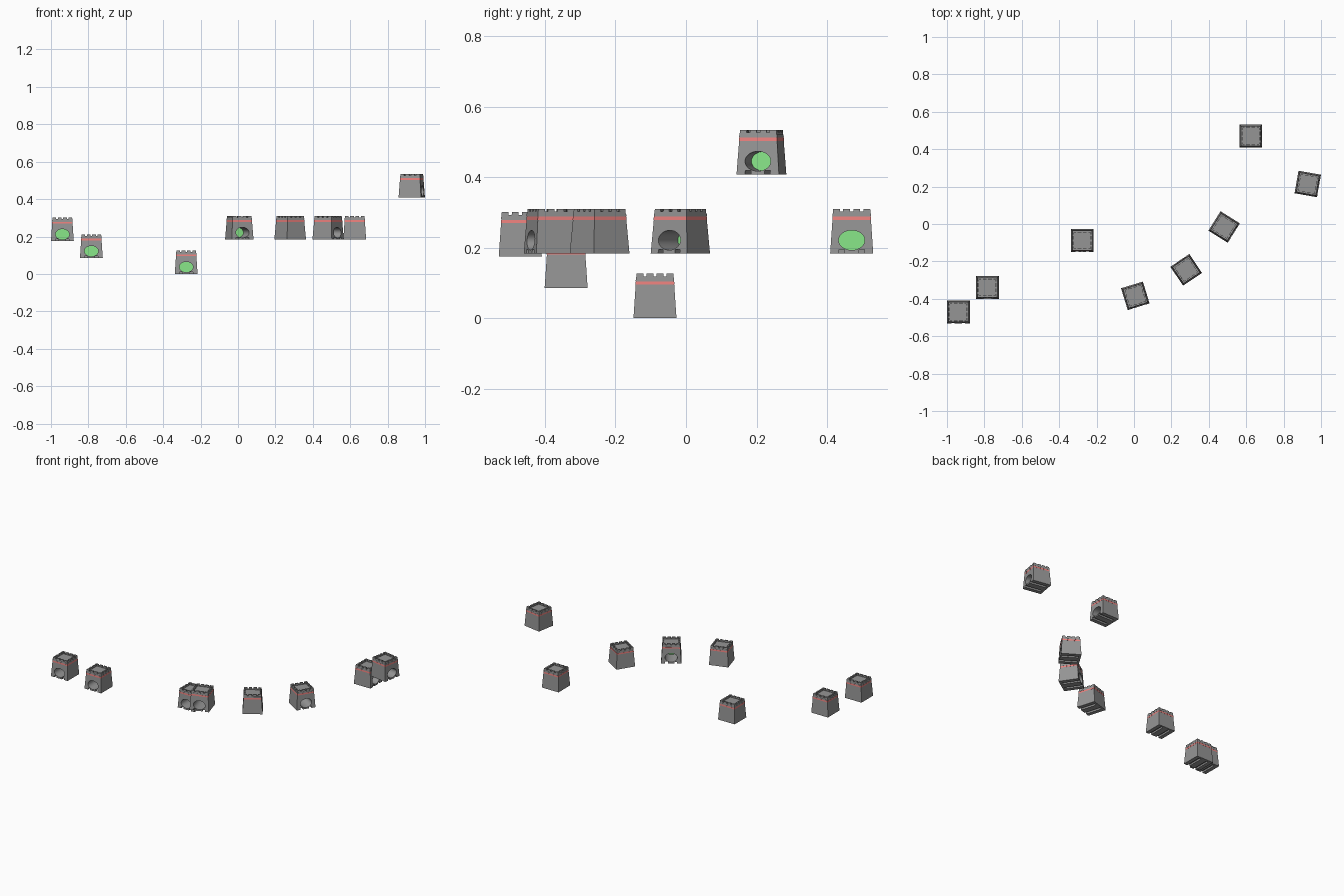
import bpy, bmesh, math
from mathutils import Matrix

if "Cube" in bpy.data.objects:
    bpy.data.objects.remove(bpy.data.objects["Cube"])

H = 0.126          # tower height
CZ = 0.037         # bore centre height
RX, RZ = 0.037, 0.028
FLOOR = 0.113      # roof floor
WALL = 0.118       # bottom of the merlon gaps


def hw(z):
    # half width of the tapered tower at height z
    return 0.061 - 0.0675 * z


def mat(name, col):
    m = bpy.data.materials.new(name)
    m.diffuse_color = col
    m.use_nodes = True
    m.node_tree.nodes["Principled BSDF"].inputs["Base Color"].default_value = m.diffuse_color
    return m


STONE = mat("dark_stone", (0.3, 0.3, 0.3, 1))
RED = mat("stripe_red", (0.85, 0.22, 0.21, 1))
GREEN = mat("portal_green", (0.25, 0.80, 0.25, 1))


def make_mesh(name, bm, material=STONE):
    bmesh.ops.recalc_face_normals(bm, faces=bm.faces)
    me = bpy.data.meshes.new(name)
    bm.to_mesh(me)
    bm.free()
    me.materials.append(material)
    return me


def hexa(bm, bottom, top):
    b = [bm.verts.new(p) for p in bottom]
    t = [bm.verts.new(p) for p in top]
    bm.faces.new(b[::-1])
    bm.faces.new(t)
    for i in range(4):
        j = (i + 1) % 4
        bm.faces.new((b[i], b[j], t[j], t[i]))


def square(z, grow=0.0):
    h = hw(z) + grow
    return [(-h, -h, z), (h, -h, z), (h, h, z), (-h, h, z)]


def wall_piece(bm, a, b, z0, z1, side, thick=0.009):
    # tapered wall block spanning fractions a..b of one side
    c, s = math.cos(side * math.pi / 2), math.sin(side * math.pi / 2)

    def ring(z):
        h = hw(z)
        i = h - thick
        pts = [(a * h, -h), (b * h, -h), (b * h, -i), (a * h, -i)]
        return [(c * x - s * y, s * x + c * y, z) for x, y in pts]
    hexa(bm, ring(z0), ring(z1))


def helper(name, bm):
    o = bpy.data.objects.new(name, make_mesh(name, bm))
    bpy.context.collection.objects.link(o)
    o.hide_render = True
    return o


# tapered body
bm = bmesh.new()
hexa(bm, square(0), square(FLOOR))
proto = helper("body_prototype", bm)

# oval bore cutter
bm = bmesh.new()
y0, y1 = -0.09, 0.047
bmesh.ops.create_cone(bm, cap_ends=True, segments=32, radius1=1, radius2=1, depth=y1 - y0,
                      matrix=Matrix.Translation((0, (y0 + y1) / 2, CZ))
                      @ Matrix.Diagonal((RX, 1, RZ, 1)) @ Matrix.Rotation(math.pi / 2, 4, 'X'))
bore = helper("bore_cutter", bm)

# two grooves under the bore, one on each side
bm = bmesh.new()
for s in (-1, 1):
    bmesh.ops.create_cube(bm, size=1, matrix=Matrix.Translation((s * 0.028, (y0 + y1) / 2, 0))
                          @ Matrix.Diagonal((0.016, y1 - y0, 0.022, 1)))
grooves = helper("groove_cutter", bm)

for cutter in (bore, grooves):
    m = proto.modifiers.new(cutter.name, 'BOOLEAN')
    m.operation = 'DIFFERENCE'
    m.solver = 'EXACT'
    m.object = cutter
bpy.context.view_layer.update()
body = bpy.data.meshes.new_from_object(
    proto.evaluated_get(bpy.context.evaluated_depsgraph_get()))
body.name = "tower_body"
for o in (proto, bore, grooves):
    bpy.data.objects.remove(o)

# parapet wall with merlons
bm = bmesh.new()
gap, n = 0.17, 4
w = (2 - gap * (n - 1)) / n
for side in range(4):
    wall_piece(bm, -1, 1, FLOOR - 0.001, WALL, side)
    for i in range(n):
        a = -1 + i * (w + gap)
        wall_piece(bm, a, a + w, WALL, H, side)
parapet = make_mesh("parapet", bm)

# slightly raised band under the parapet
bm = bmesh.new()
hexa(bm, square(0.106, 0.0008), square(0.1125, 0.0008))
band = make_mesh("parapet_band", bm)

# coloured stripe
bm = bmesh.new()
hexa(bm, square(0.095, 0.0006), square(0.104, 0.0006))
stripe = make_mesh("stripe", bm, RED)

# green disc at the end of the bore
bm = bmesh.new()
bmesh.ops.create_circle(bm, cap_ends=True, segments=32, radius=1,
                        matrix=Matrix.Translation((0, 0.0455, CZ))
                        @ Matrix.Diagonal((RX, 1, RZ, 1)) @ Matrix.Rotation(math.pi / 2, 4, 'X'))
disc = make_mesh("portal_disc", bm, GREEN)

# x, y, z, turn in degrees
towers = [
    (-0.939, -0.470, 0.175, 0), (-0.784, -0.340, 0.085, 0),
    (-0.277, -0.088, 0.0, 0), (0.007, -0.384, 0.184, 17),
    (0.279, -0.245, 0.184, 214), (0.482, -0.016, 0.184, 58),
    (0.624, 0.470, 0.184, 90), (0.929, 0.214, 0.408, 80),
]
for k, (x, y, z, turn) in enumerate(towers, 1):
    for name, me in (("tower_body", body), ("parapet", parapet), ("parapet_band", band),
                     ("stripe", stripe), ("portal_disc", disc)):
        o = bpy.data.objects.new(f"{name}_{k}", me)
        o.location = (x, y, z)
        o.rotation_euler.z = math.radians(turn)
        bpy.context.collection.objects.link(o)
        if k == 1 and name == "tower_body":
            bpy.context.view_layer.objects.active = o
            o.select_set(True)
            bpy.ops.object.shade_smooth_by_angle(angle=math.radians(30))
            o.select_set(False)
